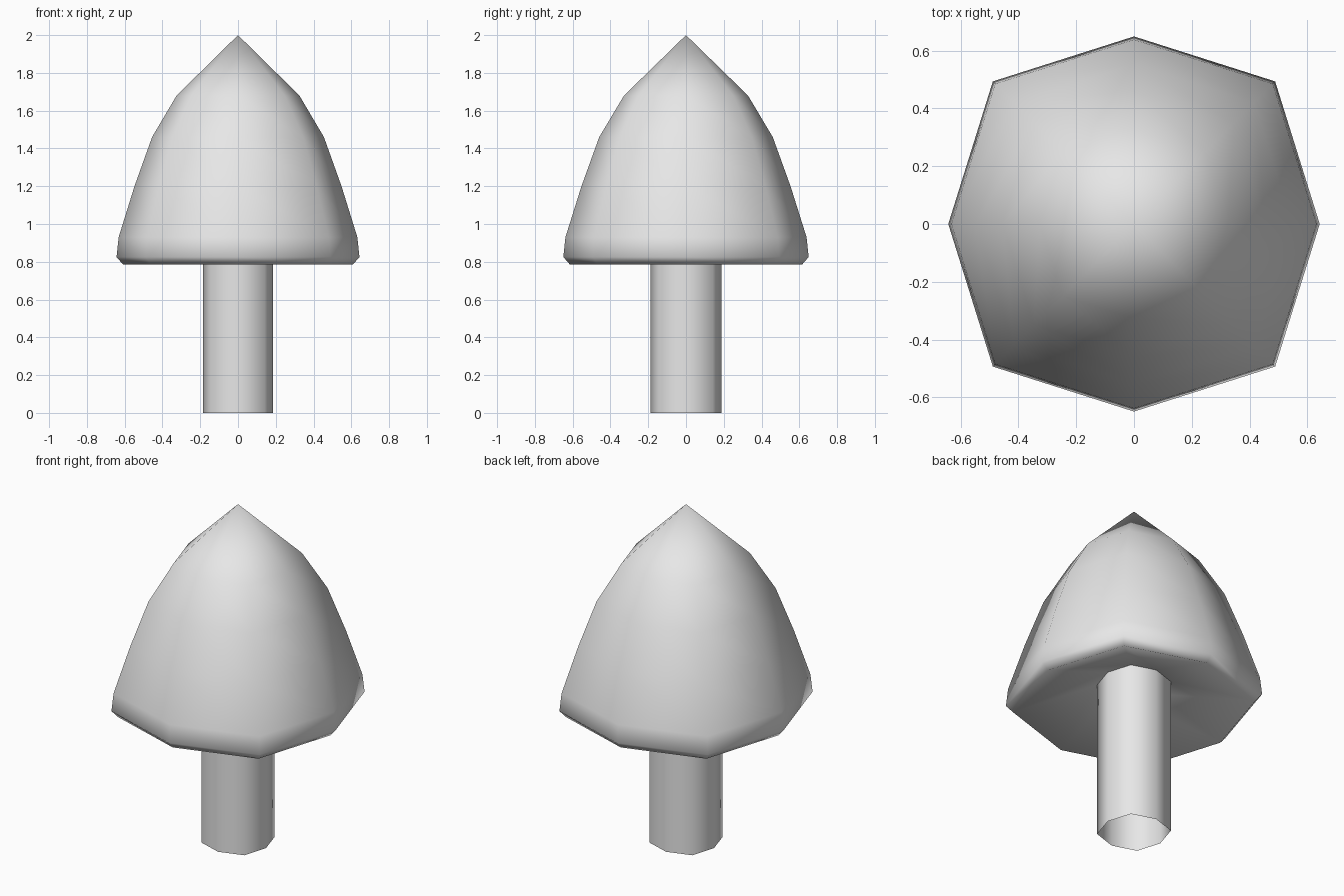
import bpy, bmesh, math

if "Cube" in bpy.data.objects:
    bpy.data.objects.remove(bpy.data.objects["Cube"])

SIDES = 8
DIAGONAL = 1.075   # corners between the axes sit slightly further out

grey = bpy.data.materials.new("light grey")
grey.diffuse_color = (0.8, 0.8, 0.8, 1)
grey.use_nodes = True
grey.node_tree.nodes["Principled BSDF"].inputs["Base Color"].default_value = grey.diffuse_color


def lathe(name, profile):
    """Turn (radius, z) points listed top to bottom into a smooth eight-sided shell."""
    bm = bmesh.new()
    rings = []
    for r, z in profile:
        if r == 0:
            rings.append([bm.verts.new((0, 0, z))] * SIDES)
            continue
        ring = []
        for i in range(SIDES):
            a = math.tau * i / SIDES
            k = r * (DIAGONAL if i % 2 else 1)
            ring.append(bm.verts.new((k * math.cos(a), 1.01 * k * math.sin(a), z)))
        rings.append(ring)
    for upper, lower in zip(rings, rings[1:]):
        for i in range(SIDES):
            j = (i + 1) % SIDES
            corners = [upper[i], lower[i], lower[j], upper[j]]
            bm.faces.new(list(dict.fromkeys(corners))).smooth = True
    mesh = bpy.data.meshes.new(name)
    bm.to_mesh(mesh)
    bm.free()
    mesh.materials.append(grey)
    obj = bpy.data.objects.new(name, mesh)
    bpy.context.collection.objects.link(obj)
    return obj


# Pointed cap with a narrow bevelled rim and a hollowed underside
lathe("cap", [(0, 2.0), (0.325, 1.68), (0.455, 1.46), (0.548, 1.2),
              (0.632, 0.93), (0.643, 0.825), (0.608, 0.785), (0.185, 0.93)])

# Straight stem, open at the bottom
lathe("stem", [(0.185, 0.93), (0.185, 0.0)])
